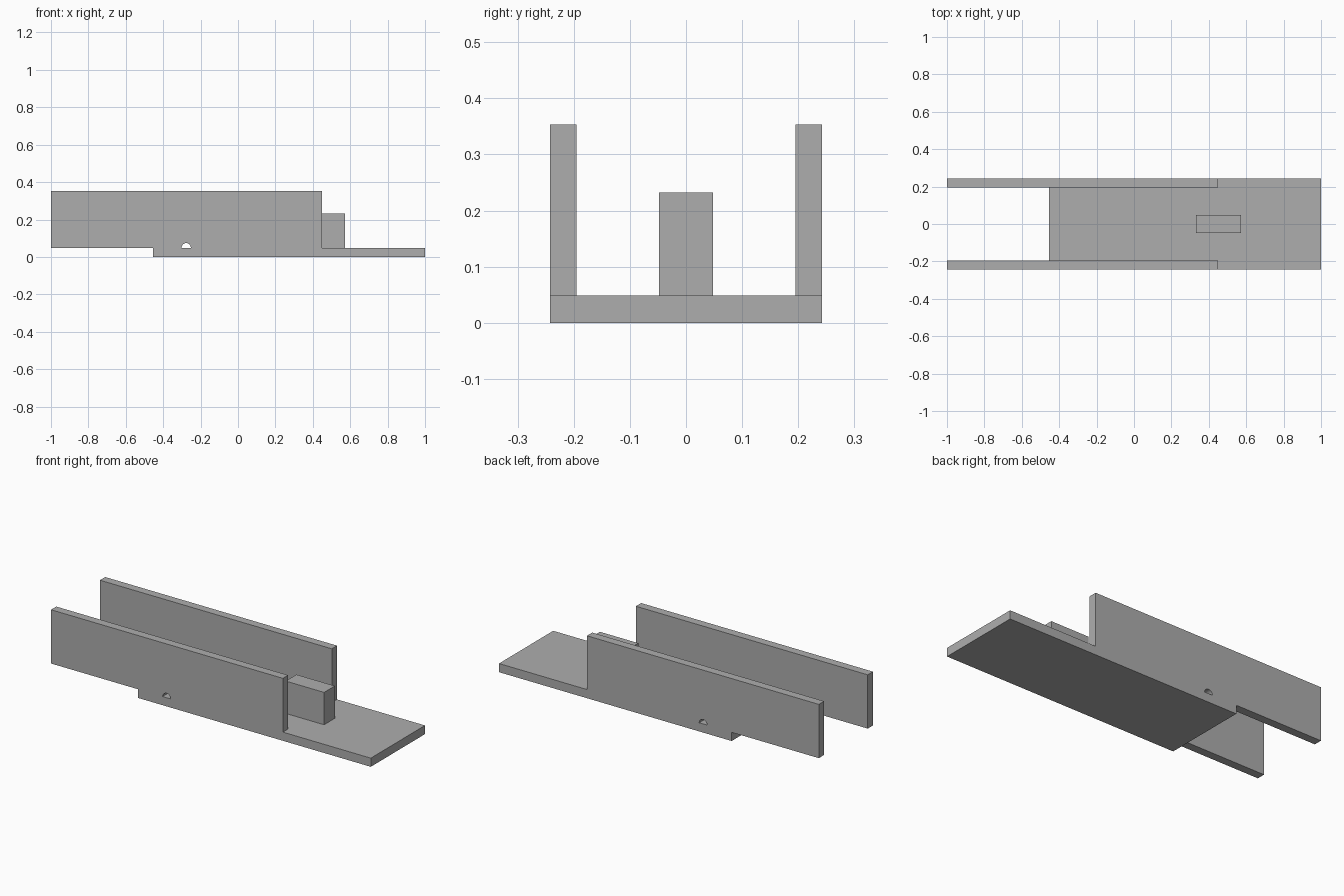
import bpy
import bmesh
from math import cos, sin, pi

cube = bpy.data.objects.get("Cube")
if cube:
    bpy.data.objects.remove(cube, do_unlink=True)

# Single plain grey
GREY = (0.42, 0.42, 0.42, 1)
grey = bpy.data.materials.new("plain grey")
grey.use_nodes = True
grey.diffuse_color = GREY
grey.node_tree.nodes["Principled BSDF"].inputs["Base Color"].default_value = GREY


def extrude_profile(name, outline, y0, y1):
    """Extrude an x-z outline from y0 to y1."""
    bm = bmesh.new()
    face = bm.faces.new([bm.verts.new((x, y0, z)) for x, z in outline])
    result = bmesh.ops.extrude_face_region(bm, geom=[face])
    moved = [g for g in result["geom"] if isinstance(g, bmesh.types.BMVert)]
    bmesh.ops.translate(bm, verts=moved, vec=(0, y1 - y0, 0))
    bmesh.ops.recalc_face_normals(bm, faces=bm.faces)
    mesh = bpy.data.meshes.new(name)
    bm.to_mesh(mesh)
    bm.free()
    mesh.materials.append(grey)
    obj = bpy.data.objects.new(name, mesh)
    bpy.context.collection.objects.link(obj)
    return obj


def rectangle(x0, x1, z0, z1):
    return [(x0, z0), (x1, z0), (x1, z1), (x0, z1)]


HALF_WIDTH, INNER, FLOOR, TOP = 0.242, 0.195, 0.049, 0.353

# Floor plate and centre block
extrude_profile("base_plate", rectangle(-0.455, 1, 0, FLOOR), -HALF_WIDTH, HALF_WIDTH)
extrude_profile("centre_block", rectangle(0.332, 0.572, FLOOR, 0.232), -0.048, 0.048)

# Side walls, each with a half-round pin hole at its foot
hole_x, radius, steps = -0.277, 0.025, 16
arc = [(hole_x - radius * cos(pi * i / steps), FLOOR + radius * sin(pi * i / steps))
       for i in range(steps + 1)]
wall = [(-1, FLOOR)] + arc + [(0.45, FLOOR), (0.45, TOP), (-1, TOP)]
extrude_profile("front_wall", wall, -HALF_WIDTH, -INNER)
extrude_profile("back_wall", wall, INNER, HALF_WIDTH)
